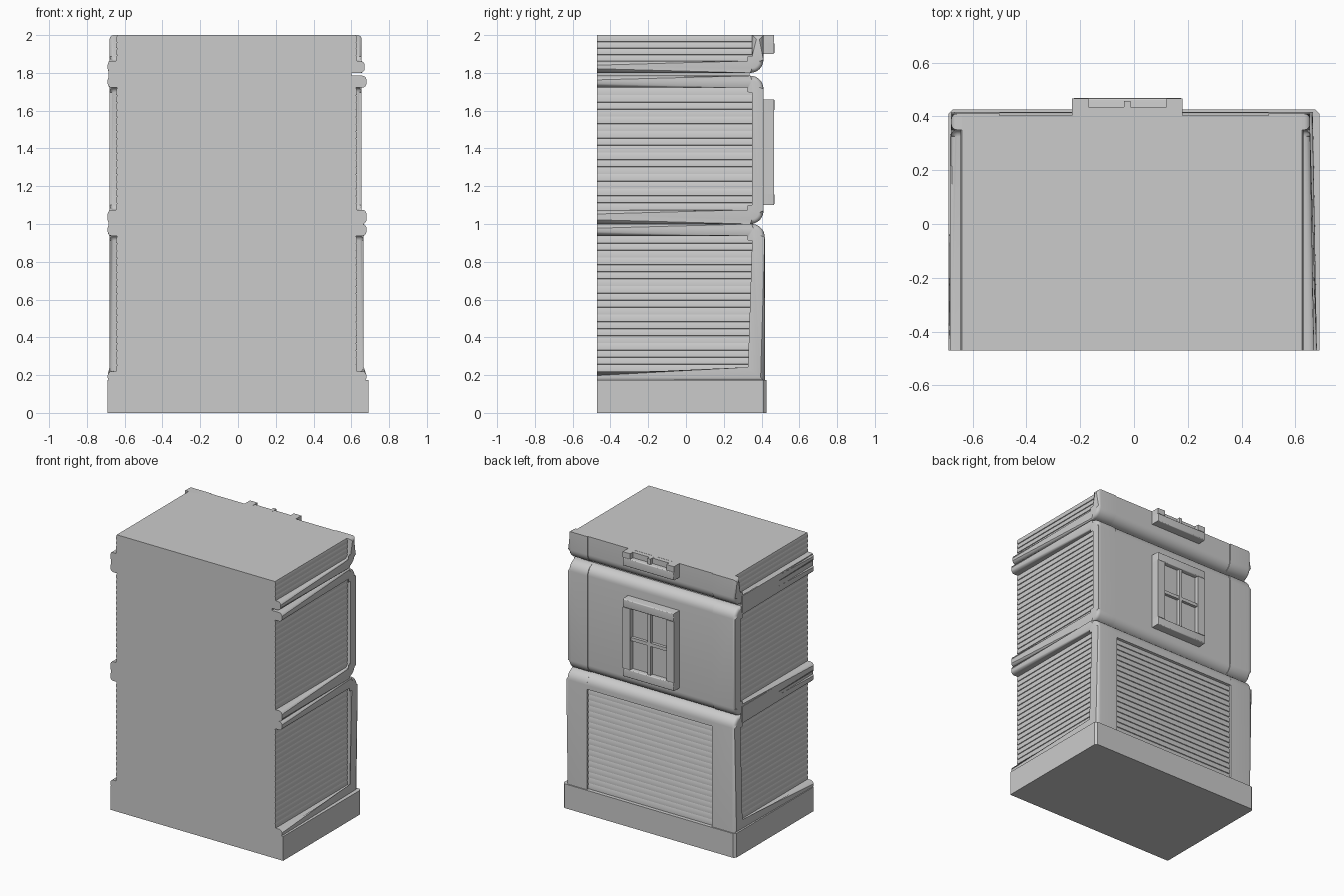
import bpy, bmesh, math

cube = bpy.data.objects.get("Cube")
if cube:
    bpy.data.objects.remove(cube, do_unlink=True)

grey = bpy.data.materials.new("plain_grey")
grey.use_nodes = True
colour = (0.6, 0.6, 0.6, 1)
grey.diffuse_color = colour
grey.node_tree.nodes["Principled BSDF"].inputs["Base Color"].default_value = colour

FRONT = -0.47
LEFT, RIGHT = -0.64, 0.625      # wall planes behind the side frames


def finish(bm, name, smooth=True):
    bmesh.ops.recalc_face_normals(bm, faces=bm.faces)
    mesh = bpy.data.meshes.new(name)
    bm.to_mesh(mesh)
    bm.free()
    obj = bpy.data.objects.new(name, mesh)
    bpy.context.collection.objects.link(obj)
    mesh.materials.append(grey)
    if smooth:
        bpy.ops.object.select_all(action='DESELECT')
        obj.select_set(True)
        bpy.context.view_layer.objects.active = obj
        bpy.ops.object.shade_smooth_by_angle(angle=math.radians(35))
    return obj


def extrude(name, points, start, end, place, bevel=0, keep=None, shape=None):
    """Extrude a 2D outline; place(a, b, t) maps it into space."""
    bm = bmesh.new()
    base = [bm.verts.new(place(a, b, start)) for a, b in points]
    tip = [bm.verts.new(place(a, b, end)) for a, b in points]
    bm.faces.new(base)
    bm.faces.new(tip)
    n = len(points)
    for i in range(n):
        j = (i + 1) % n
        bm.faces.new((base[i], base[j], tip[j], tip[i]))
    if shape:
        for v in tip:
            shape(v)
    if bevel:
        tips = set(tip)
        edges = [e for e in bm.edges if keep(e, tips)]
        bmesh.ops.bevel(bm, geom=edges, offset=bevel, segments=4,
                        profile=0.5, affect='EDGES', clamp_overlap=True)
    return finish(bm, name)


def along_x(a, b, t):
    return (t, a, b)


def along_y(a, b, t):
    return (a, t, b)


def box(name, x, y, z, bevel=0):
    outline = [(x[0], z[0]), (x[1], z[0]), (x[1], z[1]), (x[0], z[1])]
    rim = lambda e, tips: all(v in tips for v in e.verts)
    return extrude(name, outline, y[0], y[1], along_y, bevel, rim)


def side_path(z0, z1, back, r0, r1, open_top=False):
    """Side outline from front bottom, round the back, to front top."""
    pts = [(FRONT, z0)]
    for r, z, s, turn in ((r0, z0, 1, -90), (r1, z1, -1, 0)):
        steps = 8 if r else 0
        for i in range(steps + 1):
            a = math.radians(turn + 90 * i / 8)
            pts.append((back - r + r * math.cos(a), z + s * r + r * math.sin(a)))
    return pts if open_top else pts + [(FRONT, z1)]


def frame(name, outer, inner, start, rail, post):
    """Rounded side frame, deepest at the front, blending to the back post."""
    def taper(v):
        v.co.x = rail if v.co.y < 0 else post
    rim = lambda e, tips: (all(v in tips for v in e.verts)
                           and any(v.co.y > FRONT + 0.01 for v in e.verts))
    extrude(name, outer + inner[::-1], start, rail, along_x, 0.022, rim, taper)


def siding(name, wall, sign, z0, z1, count):
    """Lapped boards running front to back on a side wall."""
    step = (z1 - z0) / count
    pts = [(wall - sign * 0.02, z1), (wall - sign * 0.02, z0)]
    for i in range(count):
        z = z0 + i * step
        pts += [(wall + sign * 0.005, z), (wall + sign * 0.005, z + step * 0.5),
                (wall, z + step * 0.95)]
    extrude(name, pts, FRONT, 0.36, along_y)


def window(name, z0, z1, cut_top=False):
    """Framed four-light window on the back wall."""
    x0, x1, w = -0.23, 0.18, 0.06
    mid = (x0 + x1) / 2
    top = z1 if cut_top else z1 - w
    box(name + "_pane", (x0 + 0.02, x1 - 0.02), (0.36, 0.435), (z0 + 0.02, z1 - 0.001))
    box(name + "_sill", (x0, x1), (0.36, 0.468), (z0, z0 + w), 0.008)
    for side, a in (("right", x0), ("left", x1 - w)):
        box(name + "_jamb_" + side, (a, a + w), (0.36, 0.466), (z0 + w, top))
    box(name + "_mullion", (mid - 0.012, mid + 0.012), (0.4, 0.458), (z0 + w, top))
    if not cut_top:
        box(name + "_head", (x0, x1), (0.36, 0.468), (top, z1), 0.008)
        zm = (z0 + z1) / 2
        box(name + "_crossbar", (x0 + w, x1 - w), (0.4, 0.456), (zm - 0.012, zm + 0.012))


# Plinth with softened back corners
plinth = [(-0.69, FRONT), (0.69, FRONT), (0.69, 0.41), (0.675, 0.425),
          (-0.675, 0.425), (-0.69, 0.41)]
extrude("plinth", plinth, 0, 0.175, lambda a, b, t: (a, b, t))

# Solid spine that closes the grooves between storeys
box("spine", (LEFT, 0.6), (FRONT, 0.335), (0.1, 2.0))
box("right_band", (-0.685, -0.5), (FRONT, 0.335), (1.74, 1.86))
box("right_lower_band", (-0.685, -0.5), (FRONT, 0.335), (0.95, 1.06))

# Storeys: wall body, side frames and lapped siding
storeys = [
    # name, bottom, top, frame back, wall back, radii, rails, posts, boards
    ("lower", 0.165, 1.0, 0.417, 0.398, 0, 0.07, 0.68, 0.665, 19),
    ("upper", 1.0, 1.785, 0.41, 0.404, 0.07, 0.07, 0.68, 0.655, 17),
    ("top", 1.8, 2.0, 0.41, 0.404, 0.07, 0, 0.67, 0.655, 4),
]
for name, z0, z1, back, wall, r0, r1, rail, post, boards in storeys:
    is_top = name == "top"
    in0 = z0 + (0.055 if name == "lower" else 0.075 if name == "upper" else 0.063)
    in1 = z1 if is_top else z1 - 0.063
    extrude(name + "_wall", side_path(z0, z1, wall, r0, r1), LEFT, RIGHT, along_x)
    outer = side_path(z0, z1, back, r0, r1, is_top)
    inner = side_path(in0, in1, 0.35, r0 and 0.025, r1 and 0.025, is_top)
    frame(name + "_frame_left", outer, inner, 0.5, rail, post)
    frame(name + "_frame_right", outer, inner, -0.5, -0.69, -0.68)
    siding(name + "_siding_left", RIGHT, 1, in0, in1, boards)
    siding(name + "_siding_right", LEFT, -1, in0, in1, boards)

# Rounded header over the recessed lower back panel
header = [(0.3, 0.88)] + side_path(0.9, 1.0, 0.416, 0, 0.07)[1:-1] + [(0.3, 1.0)]
extrude("lower_header", header, -0.51, 0.51, along_x)

# Boards on the lower back panel
courses = 18
step = 0.72 / courses
boards = [(0.38, 0.9), (0.38, 0.18)]
for i in range(courses):
    z = 0.18 + i * step
    boards += [(0.403, z), (0.403, z + step * 0.5), (0.398, z + step * 0.95)]
extrude("lower_back_siding", boards, -0.505, 0.505, along_x)

# Back windows, the upper one cut off by the flat top
window("window", 1.1, 1.66)
window("top_window", 1.9, 2.0, True)
